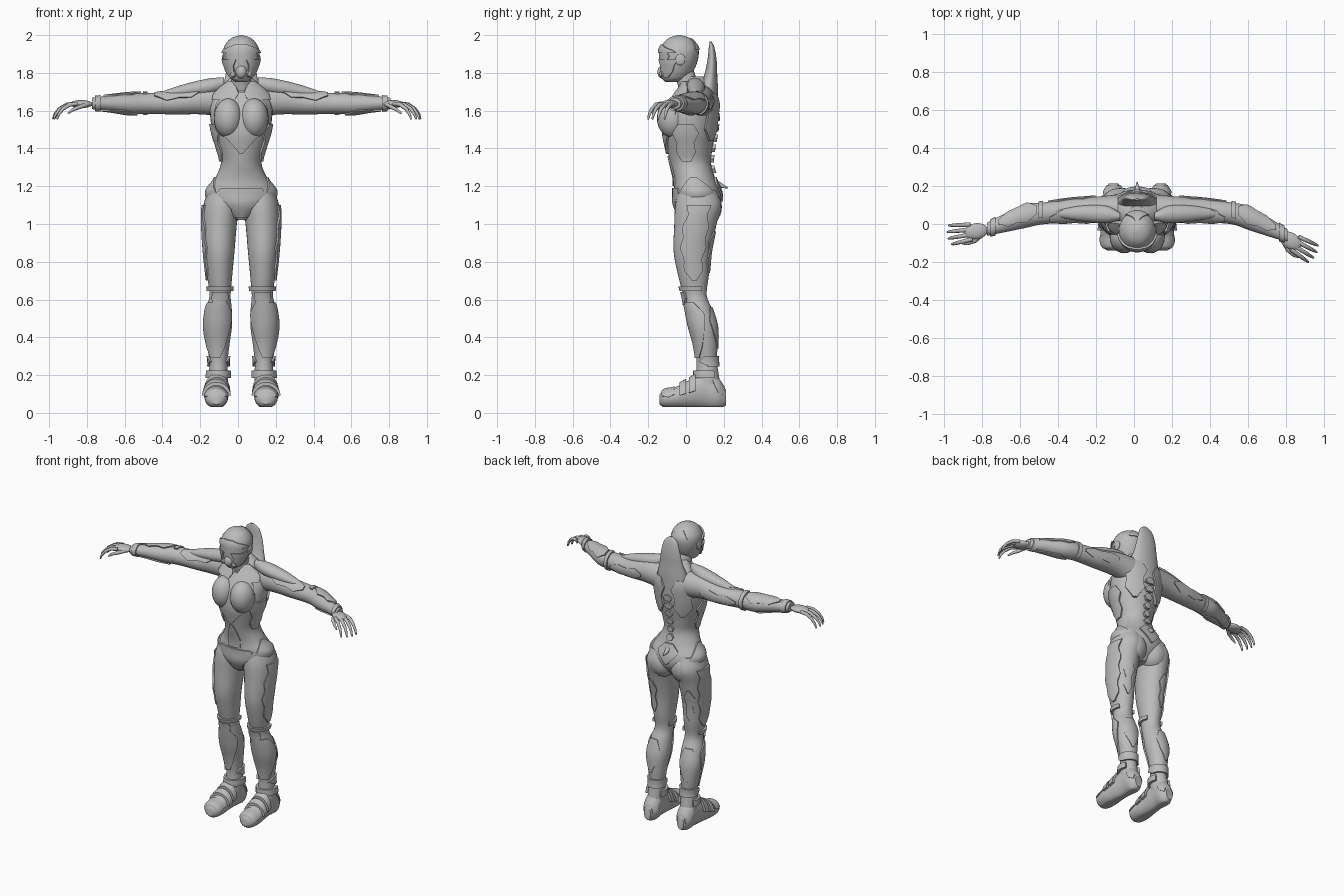
import bpy, bmesh, math
from mathutils import Vector

old = bpy.data.objects.get("Cube")
if old:
    bpy.data.objects.remove(old, do_unlink=True)

CX = 0.017                      # midline of the body
SIDES = ((1, "left"), (-1, "right"))

grey = bpy.data.materials.new("armour grey")
grey.use_nodes = True
GREY = (0.5, 0.5, 0.5, 1)
grey.diffuse_color = GREY
grey.node_tree.nodes["Principled BSDF"].inputs["Base Color"].default_value = GREY


def finish(name, bm):
    """Turn a bmesh into a smooth object with sharp creases."""
    bmesh.ops.recalc_face_normals(bm, faces=bm.faces)
    mesh = bpy.data.meshes.new(name)
    bm.to_mesh(mesh)
    bm.free()
    mesh.materials.append(grey)
    for poly in mesh.polygons:
        poly.use_smooth = True
    mesh.set_sharp_from_angle(angle=math.radians(40))
    obj = bpy.data.objects.new(name, mesh)
    bpy.context.collection.objects.link(obj)
    return obj


def skin(name, loops):
    """Bridge a list of point loops and cap both ends."""
    bm = bmesh.new()
    rows = [[bm.verts.new(p) for p in loop] for loop in loops]
    n = len(rows[0])
    for a, b in zip(rows, rows[1:]):
        for i in range(n):
            j = (i + 1) % n
            bm.faces.new((a[i], a[j], b[j], b[i]))
    bm.faces.new(rows[0][::-1])
    bm.faces.new(rows[-1])
    return finish(name, bm)


def section(rings, t):
    """Smoothly interpolated cross-section at position t along the axis."""
    last = len(rings) - 1
    i = max(k for k in range(last) if k == 0 or rings[k][0] <= t)
    a, b = rings[i], rings[i + 1]
    before, after = rings[max(i - 1, 0)], rings[min(i + 2, last)]
    h = b[0] - a[0]
    u = (t - a[0]) / h
    out = []
    for k in range(1, 5):
        m0 = (b[k] - before[k]) / (b[0] - before[0]) * h
        m1 = (after[k] - a[k]) / (after[0] - a[0]) * h
        d = b[k] - a[k]
        out.append(a[k] + u * (m0 + u * (3 * d - 2 * m0 - m1 + u * (m0 + m1 - 2 * d))))
    return out


def point(form, t, angle, lift, s):
    axis, rings = form
    c1, c2, r1, r2 = section(rings, t)
    c1 += (r1 + lift) * math.sin(angle)
    c2 -= (r2 + lift) * math.cos(angle)
    if axis == "x":
        return Vector((s * t + CX, c1, c2))
    if axis == "y":
        return Vector((s * c1 + CX, t, max(c2, 0.03)))
    return Vector((s * c1 + CX, c2, t))


def body(name, form, s=1, steps=30, n=32):
    lo, hi = form[1][0][0], form[1][-1][0]
    return skin(name, [[point(form, lo + (hi - lo) * i / steps, math.tau * k / n, 0, s)
                        for k in range(n)] for i in range(steps + 1)])


def plate(name, form, lo, hi, centre, widths, s=1, lift=0.01):
    """Armour plate hugging a body form; widths are half angles along its length."""
    loops, steps, n = [], 16, 14
    for i in range(steps + 1):
        f = i / steps * (len(widths) - 1)
        k = min(int(f), len(widths) - 2)
        w = widths[k] + (widths[k + 1] - widths[k]) * (f - k)
        angles = [math.radians(centre + w * (2 * j / n - 1)) for j in range(n + 1)]
        t = lo + (hi - lo) * i / steps
        loops.append([point(form, t, a, lift, s) for a in angles]
                     + [point(form, t, a, -0.006, s) for a in reversed(angles)])
    return skin(name, loops)


def ball(name, loc, size, turn=0):
    bm = bmesh.new()
    bmesh.ops.create_uvsphere(bm, u_segments=24, v_segments=14, radius=1)
    obj = finish(name, bm)
    obj.location, obj.scale, obj.rotation_euler.z = loc, size, turn
    return obj


def cone(name, loc, r1, r2, depth, rot):
    bm = bmesh.new()
    bmesh.ops.create_cone(bm, cap_ends=True, segments=16, radius1=r1, radius2=r2, depth=depth)
    obj = finish(name, bm)
    obj.location, obj.rotation_euler = loc, rot
    return obj


def finger(name, path, radius):
    curve = bpy.data.curves.new(name, "CURVE")
    curve.dimensions, curve.bevel_depth, curve.bevel_resolution = "3D", radius, 3
    curve.use_fill_caps = True
    spline = curve.splines.new("POLY")
    spline.points.add(len(path) - 1)
    for i, p in enumerate(path):
        spline.points[i].co = (*p, 1)
        spline.points[i].radius = 1 - 0.6 * (i / (len(path) - 1)) ** 2
    curve.materials.append(grey)
    bpy.context.collection.objects.link(bpy.data.objects.new(name, curve))


# Forms: (position on axis, centre 1, centre 2, radius 1, radius 2)
TORSO = ("z", [(1.02, 0, .05, .03, .07), (1.1, 0, .06, .15, .12), (1.17, 0, .06, .185, .123),
               (1.24, 0, .045, .14, .11), (1.32, 0, .025, .108, .108), (1.4, 0, .02, .125, .12),
               (1.48, 0, .02, .15, .135), (1.58, 0, .03, .165, .135), (1.66, 0, .05, .16, .115),
               (1.73, 0, .06, .11, .08), (1.78, 0, .05, .05, .045)])
HEAD = ("z", [(1.752, 0, -.07, .03, .04), (1.77, 0, -.06, .055, .068), (1.82, 0, -.045, .08, .09),
              (1.88, 0, -.037, .095, .102), (1.93, 0, -.035, .093, .1), (1.97, 0, -.035, .069, .074),
              (1.99, 0, -.035, .041, .045), (2, 0, -.035, .005, .006)])
FIN = ("z", [(1.55, 0, .1, .11, .07), (1.7, 0, .115, .105, .055), (1.78, 0, .13, .085, .036),
             (1.87, 0, .138, .068, .024), (1.94, 0, .135, .045, .014), (1.965, 0, .13, .012, .005)])
NECK = ("z", [(1.7, 0, .03, .065, .065), (1.76, 0, .005, .052, .055), (1.83, 0, -.02, .05, .055)])
LEG = ("z", [(.1, .125, .125, .05, .06), (.18, .122, .115, .052, .062), (.27, .12, .11, .048, .054),
             (.36, .122, .105, .06, .062), (.46, .122, .09, .073, .074), (.55, .118, .068, .068, .07),
             (.62, .112, .048, .056, .062), (.72, .114, .04, .066, .08), (.85, .115, .033, .079, .098),
             (1, .113, .05, .09, .112), (1.1, .105, .065, .095, .122), (1.18, .095, .06, .08, .1)])
FOOT = ("y", [(-.14, .132, .07, .025, .025), (-.12, .132, .075, .052, .045), (-.06, .132, .08, .062, .055),
              (.02, .13, .1, .057, .075), (.1, .126, .12, .052, .095), (.17, .124, .1, .05, .08),
              (.213, .124, .08, .025, .04)])
PAULDRON = ("x", [(.09, .04, 1.745, .02, .03), (.16, .05, 1.73, .045, .042), (.28, .055, 1.71, .042, .036),
                  (.4, .055, 1.69, .022, .018), (.45, .055, 1.68, .005, .005)])
UPPER_ARM = [(.1, .08, 1.65, .075, .085), (.2, .075, 1.655, .07, .075), (.35, .07, 1.64, .063, .06)]


def arm_form(elbow, mid, wrist):
    return ("x", UPPER_ARM + [(.5, .055, 1.638, .057, .055), (.59, elbow, 1.636, .063, .055),
                              (.69, mid, 1.638, .05, .042), (.79, wrist, 1.638, .034, .03)])


# Head and neck
body("helmet", HEAD, steps=36)
body("neck", NECK)
plate("visor", HEAD, 1.865, 1.905, 0, [48, 58, 60, 52], lift=.005)
plate("brow_guard", HEAD, 1.905, 1.95, 0, [82, 70, 45, 20], lift=.01)
plate("crown_ridge", HEAD, 1.92, 1.985, 180, [40, 30, 14], lift=.006)
ball("breather", (CX, -.125, 1.805), (.03, .026, .035))
for s, side in SIDES:
    plate(side + "_cheek_guard", HEAD, 1.775, 1.87, 52, [10, 24, 26, 36], s, .011)
    cone(side + "_breather_filter", (CX + s * .038, -.122, 1.795), .018, .013, .03, (math.pi / 2, 0, s * .5))
    ball(side + "_ear_disc", (CX + s * .094, -.03, 1.87), (.008, .026, .03))

# Torso, back fin and midline plates
body("torso", TORSO, steps=48)
body("back_fin", FIN)
plate("breastplate", TORSO, 1.37, 1.7, 0, [3, 22, 40, 52, 54, 48, 22], lift=.012)
plate("pelvis_guard", TORSO, 1.035, 1.19, 0, [35, 24, 28, 42, 36])
plate("belly_plate", TORSO, 1.2, 1.36, 0, [14, 20, 16, 5], lift=.007)
plate("tailbone_plate", TORSO, 1.12, 1.25, 180, [2, 14, 26, 12])
cone("tailbone_spike", (CX, .195, 1.2), .018, .002, .06, (-math.pi / 2 - .35, 0, 0))
for i in range(6):
    z = 1.27 + .055 * i
    plate("spine_segment", TORSO, z, z + .04, 180, [6, 11, 4], lift=.016)

for s, side in SIDES:
    # Chest, ribs, hips and shoulder armour
    ball(side + "_chest_cup", (CX + s * .068, -.068, 1.56), (.077, .086, .105))
    plate(side + "_rib_plate", TORSO, 1.33, 1.53, 80, [12, 24, 20, 30, 16], s)
    plate(side + "_shoulder_blade", TORSO, 1.44, 1.69, 145, [5, 22, 18, 27, 14], s, .014)
    plate(side + "_hip_plate", TORSO, 1.12, 1.25, 88, [40, 46, 30, 8], s, .008)
    ball(side + "_buttock", (CX + s * .08, .105, 1.09), (.088, .085, .1))
    plate(side + "_collar", TORSO, 1.66, 1.755, 35, [24, 30, 24, 10], s, .02)
    body(side + "_shoulder_guard", PAULDRON, s)

    # Leg and its armour
    body(side + "_leg", LEG, s, 60)
    plate(side + "_thigh_plate", LEG, .7, 1.1, 92, [8, 34, 26, 40, 30, 38, 22, 30], s)
    plate(side + "_hamstring_plate", LEG, .74, .96, 165, [4, 20, 12, 24, 6], s, .007)
    plate(side + "_knee_band", LEG, .645, .668, 0, [120, 120], s, .014)
    plate(side + "_kneecap", LEG, .57, .64, 0, [20, 42, 38], s, .012)
    plate(side + "_shin_guard", LEG, .29, .585, 20, [28, 52, 66, 78, 88, 55], s, .008)
    plate(side + "_calf_plate", LEG, .34, .56, 170, [6, 36, 48, 22], s, .006)
    plate(side + "_ankle_cuff", LEG, .245, .3, 180, [80, 130, 100], s, .012)
    plate(side + "_ankle_strap", LEG, .185, .225, 0, [120, 120], s, .016)

    # Boot with instep straps, toe cap and sole rim
    body(side + "_boot", FOOT, s, 36)
    plate(side + "_toe_cap", FOOT, -.13, -.06, 180, [70, 84, 70], s, .006)
    for y in (-.035, .015):
        plate(side + "_boot_strap", FOOT, y, y + .035, 180, [85, 85], s, .016)
    plate(side + "_heel_guard", FOOT, .14, .205, 180, [50, 85, 85], s, .006)

    # Arm and its armour
    arm = arm_form(.03, -.015, -.062) if s > 0 else arm_form(.042, .008, -.028)
    body(side + "_arm", arm, s, 44)
    plate(side + "_upper_arm_plate", arm, .2, .46, 215, [10, 38, 30, 40, 12], s, .009)
    plate(side + "_triceps_plate", arm, .22, .47, 85, [6, 32, 24, 30, 8], s, .007)
    plate(side + "_elbow_cuff", arm, .495, .52, 110, [90, 90], s, .009)
    plate(side + "_forearm_plate", arm, .53, .73, 160, [20, 52, 40, 46, 12], s, .009)
    plate(side + "_forearm_underplate", arm, .55, .74, 345, [8, 36, 28, 10], s, .007)
    plate(side + "_wrist_cuff", arm, .745, .775, 180, [175, 175], s, .009)

    # Hand: palm, four curled fingers and a thumb
    wrist = Vector((.775, -.06, 1.64)) if s > 0 else Vector((-.775, -.03, 1.64))
    ahead = (Vector((.86, -.5, 0)) if s > 0 else Vector((-.98, -.14, 0))).normalized()
    across = Vector((-ahead.y, ahead.x, 0)) * -s     # towards the thumb
    up = Vector((0, 0, 1))
    ball(side + "_palm", wrist + ahead * .055 - up * .005, (.062, .042, .021),
         math.atan2(ahead.y, ahead.x))
    for k in (-1.5, -.5, .5, 1.5):
        reach = 1.03 - .06 * abs(k)
        start = wrist + across * k * .02
        path = [start + (ahead * f + across * k * f * .07) * reach - up * drop
                for f, drop in ((.085, .003), (.13, .008), (.17, .03), (.195, .06), (.205, .085))]
        finger(side + "_finger", path, .0115)
    finger(side + "_thumb", [wrist + ahead * f + across * g - up * drop for f, g, drop in
                             ((.03, .025, .008), (.07, .05, .02), (.11, .058, .035), (.135, .055, .055))], .012)
